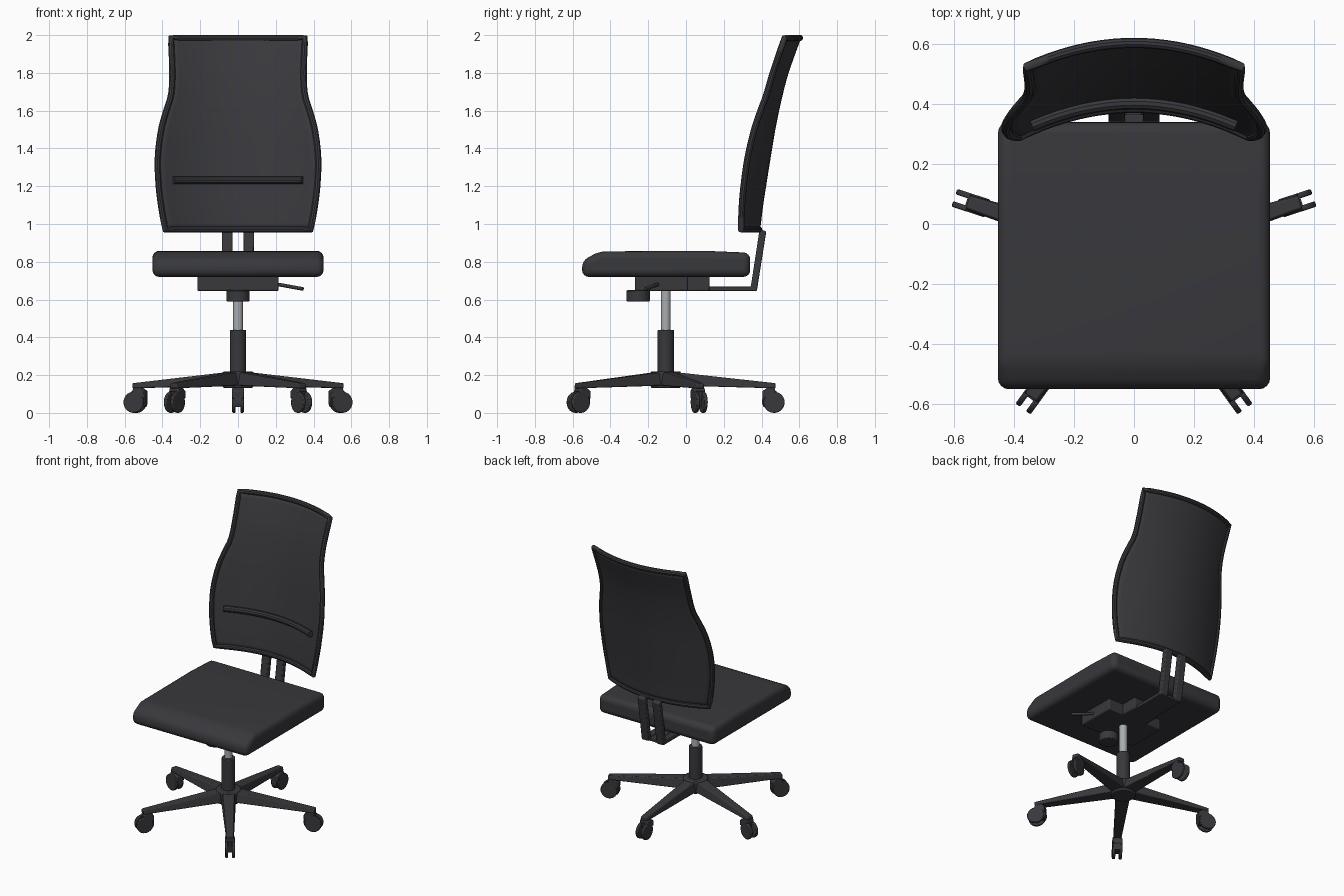
import bpy, bmesh, math
from mathutils import Vector, Matrix

if "Cube" in bpy.data.objects:
    bpy.data.objects.remove(bpy.data.objects["Cube"])


def material(name, rgb):
    m = bpy.data.materials.new(name)
    m.diffuse_color = (*rgb, 1)
    m.use_nodes = True
    m.node_tree.nodes["Principled BSDF"].inputs["Base Color"].default_value = m.diffuse_color
    return m


DARK = material("charcoal", (0.040, 0.040, 0.046))
STEEL = material("light_steel", (0.40, 0.42, 0.44))
CY = -0.107  # y of the column axis


def finish(name, bm, mat=DARK, bevel=0, segments=2, matrix=None):
    bmesh.ops.recalc_face_normals(bm, faces=bm.faces)
    me = bpy.data.meshes.new(name)
    bm.to_mesh(me)
    bm.free()
    if matrix:
        me.transform(matrix)
    ob = bpy.data.objects.new(name, me)
    bpy.context.collection.objects.link(ob)
    me.materials.append(mat)
    if bevel:
        mod = ob.modifiers.new("bevel", 'BEVEL')
        mod.width, mod.segments = bevel, segments
        mod.limit_method, mod.angle_limit = 'ANGLE', math.radians(25)
    bpy.ops.object.select_all(action='DESELECT')
    ob.select_set(True)
    bpy.context.view_layer.objects.active = ob
    bpy.ops.object.shade_smooth_by_angle(angle=math.radians(35))
    return ob


def extrude_yz(name, profile, x0, x1, bevel=0, segments=2, matrix=None):
    """Side profile of (y, z) points extruded along x."""
    bm = bmesh.new()
    f = bm.faces.new([bm.verts.new((x0, y, z)) for y, z in profile])
    ext = bmesh.ops.extrude_face_region(bm, geom=[f])['geom']
    bmesh.ops.translate(bm, vec=(x1 - x0, 0, 0),
                        verts=[v for v in ext if isinstance(v, bmesh.types.BMVert)])
    return finish(name, bm, DARK, bevel, segments, matrix)


def box(name, x, y, z, bevel=0):
    return extrude_yz(name, [(y[0], z[0]), (y[1], z[0]), (y[1], z[1]), (y[0], z[1])],
                      x[0], x[1], bevel)


def rod(name, a, b, r, mat=DARK, bevel=0, sides=32, matrix=None):
    a, b = Vector(a), Vector(b)
    bm = bmesh.new()
    bmesh.ops.create_cone(bm, cap_ends=True, segments=sides, radius1=r, radius2=r,
                          depth=(b - a).length)
    m = Matrix.Translation((a + b) / 2) @ (b - a).to_track_quat('Z', 'Y').to_matrix().to_4x4()
    return finish(name, bm, mat, bevel, 2, matrix @ m if matrix else m)


def tube(name, points, r, cyclic):
    """Round tube swept along a polyline."""
    n = len(points)
    bm = bmesh.new()
    rings = []
    for i, p in enumerate(points):
        a = points[i - 1] if i or cyclic else p
        b = points[(i + 1) % n] if i < n - 1 or cyclic else p
        t = (b - a).normalized()
        back = Vector((0, 1, 0))
        u = (back - t * back.dot(t)).normalized()
        v = t.cross(u)
        rings.append([bm.verts.new(p + r * (math.cos(k * math.pi / 5) * u + math.sin(k * math.pi / 5) * v))
                      for k in range(10)])
    for i in range(n if cyclic else n - 1):
        p, q = rings[i], rings[(i + 1) % n]
        for k in range(10):
            bm.faces.new((p[k], p[(k + 1) % 10], q[(k + 1) % 10], q[k]))
    if not cyclic:
        bm.faces.new(rings[0])
        bm.faces.new(rings[-1])
    return finish(name, bm)


# Seat cushion
extrude_yz("seat_cushion", [(-.55, .72), (-.55, .805), (-.46, .855), (.1, .858), (.34, .848), (.34, .72)],
           -.453, .453, .036, 4)

# Backrest: half width and depth by height
HEIGHTS = [.97, 1.08, 1.2, 1.35, 1.5, 1.6, 1.68, 1.8, 1.985]
WIDTHS = [.385, .405, .42, .425, .407, .38, .355, .348, .355]
DEPTHS = [.387, .40, .418, .442, .467, .487, .505, .537, .603]


def lookup(z, table):
    """Smooth interpolation through the height table."""
    i = max(k for k in range(len(HEIGHTS) - 1) if HEIGHTS[k] <= z or k == 0)
    h = HEIGHTS[i + 1] - HEIGHTS[i]
    t = (z - HEIGHTS[i]) / h

    def slope(k):
        a, b = max(k - 1, 0), min(k + 1, len(HEIGHTS) - 1)
        return (table[b] - table[a]) / (HEIGHTS[b] - HEIGHTS[a]) * h
    p, q, m, n = table[i], table[i + 1], slope(i), slope(i + 1)
    return (2*t**3 - 3*t**2 + 1)*p + (t**3 - 2*t**2 + t)*m + (3*t**2 - 2*t**3)*q + (t**3 - t**2)*n


def back_point(s, z, offset=0):
    x = s * lookup(z, WIDTHS)
    return Vector((x, lookup(z, DEPTHS) - .64 * x * x + offset, z))


ROWS, COLS = 28, 20
grid = [[back_point(-1 + 2 * c / COLS, .97 + 1.015 * r / ROWS) for c in range(COLS + 1)]
        for r in range(ROWS + 1)]
bm = bmesh.new()
vs = [[bm.verts.new(p) for p in row] for row in grid]
for r in range(ROWS):
    for c in range(COLS):
        bm.faces.new((vs[r][c], vs[r][c + 1], vs[r + 1][c + 1], vs[r + 1][c]))
panel = finish("backrest_panel", bm)
solid = panel.modifiers.new("thickness", 'SOLIDIFY')
solid.thickness, solid.offset = .012, 0

# Rounded frame around the panel
edge = (grid[0] + [row[-1] for row in grid[1:]] + grid[-1][-2::-1]
        + [row[0] for row in grid[-2:0:-1]])
tube("backrest_frame", edge, .017, True)

# Lumbar support bar
tube("lumbar_bar", [Vector((x, .402 - .64 * x * x, 1.232))
                    for x in (-.34 + .68 * i / 16 for i in range(17))], .021, False)

# Backrest brackets and the plate joining them
for x0 in (-.085, .03):
    extrude_yz("backrest_bracket", [(.1, .645), (.375, .645), (.425, .96), (.39, .975),
                                    (.343, .668), (.1, .668)], x0, x0 + .055, .006)
box("bracket_plate", (-.085, .085), (.08, .365), (.645, .663), .004)

# Tilt mechanism, front knob and lever
box("mechanism_housing", (-.215, .215), (-.27, .01), (.645, .73), .008)
box("mechanism_neck", (-.1, .1), (-.02, .125), (.645, .73), .008)
rod("tension_knob", (0, -.253, .59), (0, -.253, .65), .062, bevel=.006)
rod("height_lever", (.2, -.145, .682), (.345, -.215, .656), .010, bevel=.003, sides=12)

# Column
rod("gas_piston", (0, CY, .43), (0, CY, .66), .026, STEEL)
rod("column_sleeve", (0, CY, .14), (0, CY, .44), .043, bevel=.004)
rod("base_hub", (0, CY, .132), (0, CY, .22), .08, bevel=.008)

# Five legs with twin-wheel casters; each is built along +y and turned
for i in range(5):
    turn = Matrix.Translation((0, CY, 0)) @ Matrix.Rotation(i * math.tau / 5, 4, 'Z')
    bm = bmesh.new()
    ends = [[bm.verts.new((sx * w, y, z)) for sx, w, z in
             ((-1, wb, z0), (1, wb, z0), (1, wt, z1), (-1, wt, z1))]
            for y, wb, wt, z0, z1 in ((.04, .048, .038, .145, .217), (.582, .026, .02, .13, .157))]
    for k in range(4):
        bm.faces.new((ends[0][k], ends[0][(k + 1) % 4], ends[1][(k + 1) % 4], ends[1][k]))
    bm.faces.new(ends[0])
    bm.faces.new(ends[1])
    finish("base_leg", bm, DARK, .005, 2, turn)
    # Caster hood between and above the wheels
    arc = [(.567 + .058 * math.cos(a), .06 + .058 * math.sin(a))
           for a in (math.radians(70 + 20 * k) for k in range(8))]
    extrude_yz("caster_hood", arc + [(.57, .03)], -.02, .02, 0, 2, turn)
    extrude_yz("caster_cap", [(.512, .075), (.512, .115), (.535, .132), (.575, .132), (.585, .1)],
               -.031, .031, .005, 2, turn)
    rod("caster_stem", (0, .555, .12), (0, .555, .145), .018, sides=16, matrix=turn)
    for s in (-1, 1):
        rod("caster_wheel", (s * .012, .573, .056), (s * .031, .573, .056), .056,
            bevel=.005, sides=28, matrix=turn)
